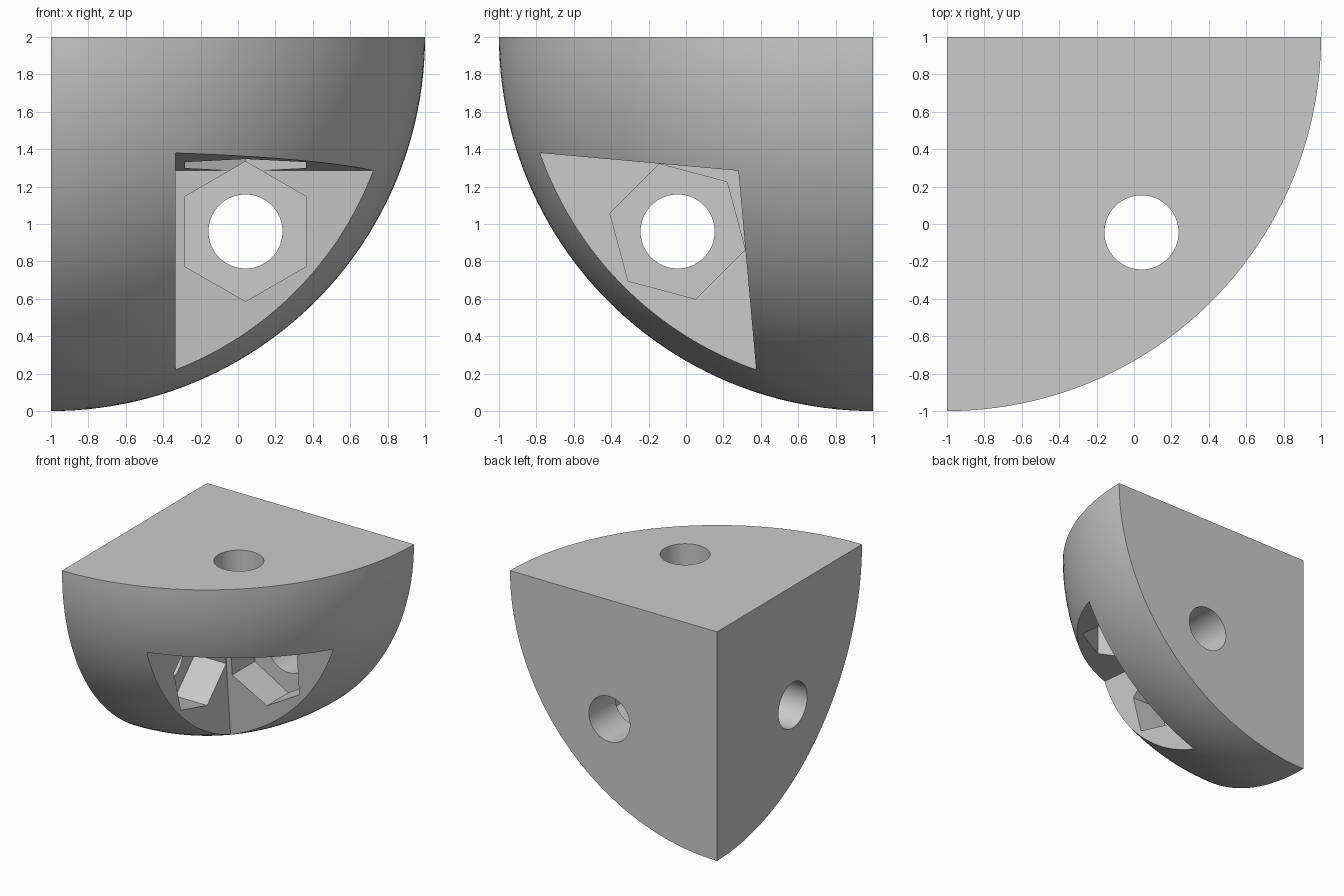
import bpy
import bmesh
import math
from mathutils import Matrix, Vector

if "Cube" in bpy.data.objects:
    bpy.data.objects.remove(bpy.data.objects["Cube"], do_unlink=True)

grey = bpy.data.materials.new("plain grey")
grey.use_nodes = True
grey.diffuse_color = (0.6, 0.6, 0.6, 1)
grey.node_tree.nodes["Principled BSDF"].inputs["Base Color"].default_value = (0.6, 0.6, 0.6, 1)

CORNER = Vector((-1, 1, 2))
HOLE = Vector((0.04, -0.045, 0.96))
AXES = {"x": Vector((-1, 0, 0)), "y": Vector((0, 1, 0)), "z": Vector((0, 0, 1))}


def make_object(name, bm):
    bmesh.ops.recalc_face_normals(bm, faces=bm.faces)
    mesh = bpy.data.meshes.new(name)
    bm.to_mesh(mesh)
    bm.free()
    mesh.materials.append(grey)
    obj = bpy.data.objects.new(name, mesh)
    bpy.context.collection.objects.link(obj)
    return obj


def prism(name, axis, sides, radius, start, end, turn):
    """Prism along one outward axis, from start to end distance inside the outer face."""
    out = AXES[axis]
    bm = bmesh.new()
    bmesh.ops.create_cone(bm, cap_ends=True, segments=sides, radius1=radius,
                          radius2=radius, depth=start - end)
    bmesh.ops.rotate(bm, verts=bm.verts, matrix=Matrix.Rotation(math.radians(turn), 3, "Z"))
    if axis == "x":
        bmesh.ops.rotate(bm, verts=bm.verts, matrix=Matrix.Rotation(math.pi / 2, 3, "Y"))
    elif axis == "y":
        bmesh.ops.rotate(bm, verts=bm.verts, matrix=Matrix.Rotation(math.pi / 2, 3, "X"))
    centre = HOLE + out * (CORNER - HOLE).dot(out) - out * (start + end) / 2
    bmesh.ops.translate(bm, verts=bm.verts, vec=centre)
    return make_object(name, bm)


# Solid eighth of a ball
bm = bmesh.new()
bmesh.ops.create_uvsphere(bm, u_segments=192, v_segments=96, radius=2)
bmesh.ops.translate(bm, verts=bm.verts, vec=CORNER)
for out in AXES.values():
    bmesh.ops.bisect_plane(bm, geom=bm.verts[:] + bm.edges[:] + bm.faces[:], dist=0.0001,
                           plane_co=CORNER, plane_no=out, clear_outer=True)
    rim = [e for e in bm.edges if e.is_boundary]
    bmesh.ops.holes_fill(bm, edges=rim, sides=0)
body = make_object("ball_corner", bm)

# Slanted pocket, extruded sideways from its profile
bm = bmesh.new()
profile = [(0.28, 1.285), (-1.5, 1.444), (-1.5, -1), (0.485, -1)]
face = bm.faces.new([bm.verts.new((-0.335, y, z)) for y, z in profile])
side = bmesh.ops.extrude_face_region(bm, geom=[face])["geom"]
bmesh.ops.translate(bm, verts=[v for v in side if isinstance(v, bmesh.types.BMVert)], vec=(2, 0, 0))
cutters = [make_object("pocket_cutter", bm)]

# Bolt holes with hexagonal nut recesses in the three pocket walls
for axis, turn in (("x", 45), ("y", 0), ("z", 0)):
    cutters.append(prism("nut_cutter_" + axis, axis, 6, 0.374, 0.8, 0.362, turn))
    cutters.append(prism("hole_cutter_" + axis, axis, 64, 0.198, 0.8, -0.2, 0))

for cutter in cutters:
    cut = body.modifiers.new(cutter.name, "BOOLEAN")
    cut.operation = "DIFFERENCE"
    cut.solver = "EXACT"
    cut.object = cutter

# Apply the cuts, then remove the cutters
bpy.context.view_layer.update()
depsgraph = bpy.context.evaluated_depsgraph_get()
result = bpy.data.meshes.new_from_object(body.evaluated_get(depsgraph))
body.modifiers.clear()
body.data = result
result.materials.clear()
result.materials.append(grey)
for cutter in cutters:
    bpy.data.objects.remove(cutter, do_unlink=True)

bpy.ops.object.select_all(action="DESELECT")
body.select_set(True)
bpy.context.view_layer.objects.active = body
bpy.ops.object.shade_smooth_by_angle(angle=math.radians(25))
